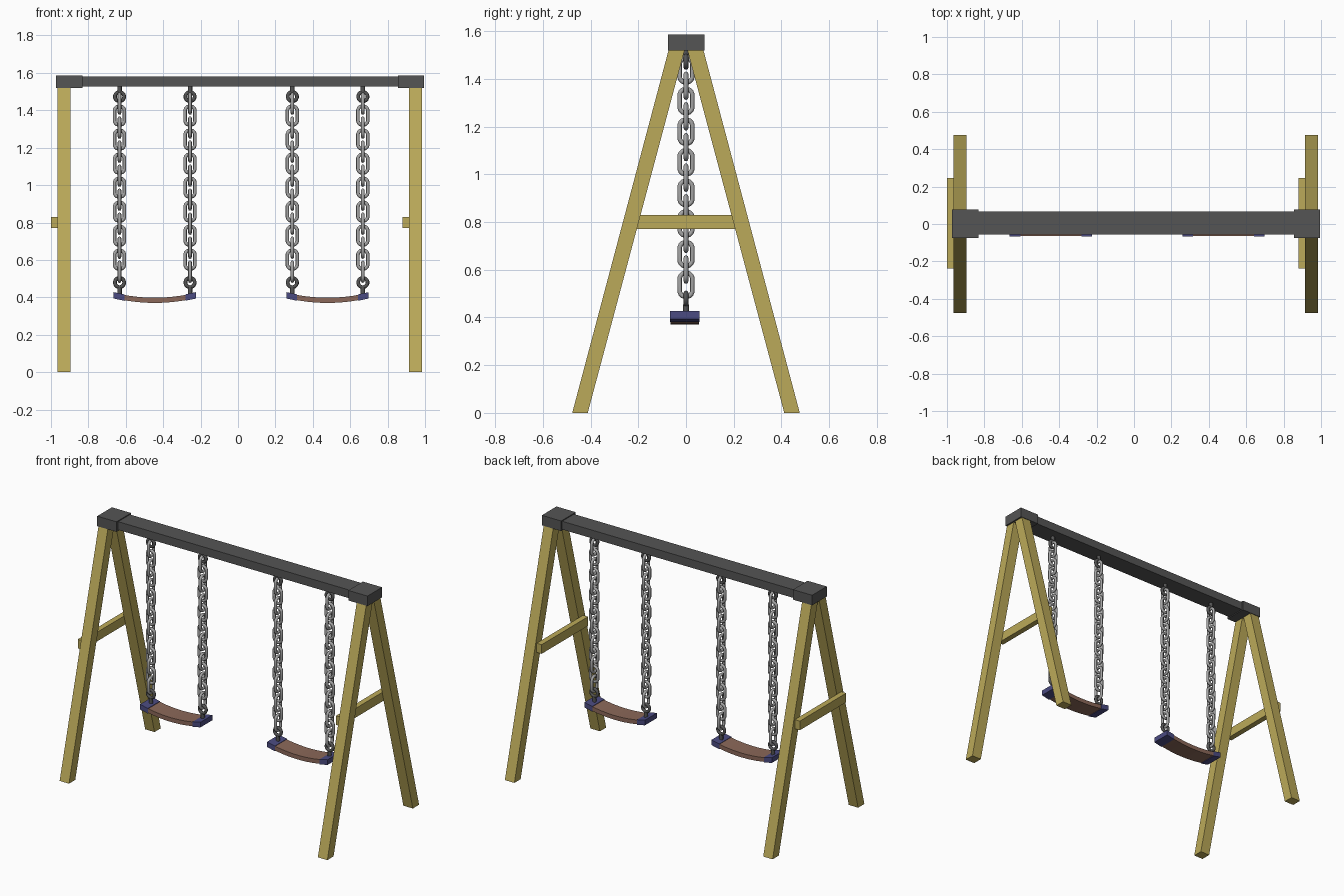
import bpy, bmesh
from math import pi, cos, sin
from mathutils import Vector

if "Cube" in bpy.data.objects:
    bpy.data.objects.remove(bpy.data.objects["Cube"])


def material(name, rgb):
    m = bpy.data.materials.new(name)
    m.diffuse_color = (*rgb, 1)
    m.use_nodes = True
    m.node_tree.nodes["Principled BSDF"].inputs["Base Color"].default_value = m.diffuse_color
    return m


WOOD = material("wood", (0.50, 0.40, 0.10))
DARK = material("dark_metal", (0.09, 0.09, 0.09))
STEEL = material("steel", (0.38, 0.38, 0.38))
BROWN = material("seat_brown", (0.26, 0.14, 0.10))
BLUE = material("bracket_blue", (0.07, 0.07, 0.22))


def finish(name, bm, mat, smooth=False):
    bmesh.ops.recalc_face_normals(bm, faces=bm.faces)
    for f in bm.faces:
        f.smooth = smooth
    me = bpy.data.meshes.new(name)
    bm.to_mesh(me)
    bm.free()
    me.materials.append(mat)
    ob = bpy.data.objects.new(name, me)
    bpy.context.collection.objects.link(ob)
    return ob


def prism(name, profile, offset, mat):
    """Extrude a closed planar profile along an offset vector."""
    bm = bmesh.new()
    face = bm.faces.new([bm.verts.new(p) for p in profile])
    ext = bmesh.ops.extrude_face_region(bm, geom=[face])["geom"]
    verts = [v for v in ext if isinstance(v, bmesh.types.BMVert)]
    bmesh.ops.translate(bm, verts=verts, vec=offset)
    return finish(name, bm, mat)


def box(name, x, y, z, mat):
    prof = [(x[0], y[0], z[0]), (x[0], y[1], z[0]), (x[0], y[1], z[1]), (x[0], y[0], z[1])]
    return prism(name, prof, (x[1] - x[0], 0, 0), mat)


def add_link(bm, centre, r, h, tube, side, sides=8):
    """Oval tube; straight half-length h; side is its sideways axis."""
    n = 16
    side, up = Vector(side), Vector((0, 0, 1))
    across = side.cross(up)
    path = []
    for i in range(n):
        a = 2 * pi * (i + 0.5) / n
        d = side * cos(a) + up * sin(a)
        path.append((d * r + up * (h if sin(a) > 0 else -h), d))
    rings = []
    for p, d in path:
        rings.append([bm.verts.new(Vector(centre) + p + d * tube * cos(b) + across * tube * sin(b))
                      for b in (2 * pi * k / sides for k in range(sides))])
    for i in range(n):
        A, B = rings[i], rings[(i + 1) % n]
        for k in range(sides):
            j = (k + 1) % sides
            bm.faces.new((A[k], B[k], B[j], A[j]))


def stem(name, x, z0, z1):
    bm = bmesh.new()
    bmesh.ops.create_cone(bm, cap_ends=True, segments=12, radius1=0.012, radius2=0.012, depth=z1 - z0)
    bmesh.ops.translate(bm, verts=bm.verts, vec=(x, 0, (z0 + z1) / 2))
    ob = finish(name, bm, DARK)
    for p in ob.data.polygons:
        p.use_smooth = len(p.vertices) == 4


# Top beam and end caps
box("top_beam", (-0.95, 0.97), (-0.057, 0.066), (1.526, 1.58), DARK)
box("left_end_cap", (-0.972, -0.832), (-0.075, 0.077), (1.52, 1.586), DARK)
box("right_end_cap", (0.855, 0.995), (-0.075, 0.077), (1.52, 1.586), DARK)

# A-frame legs and cross braces
for label, x0, x1, b0 in (("left", -0.964, -0.896, -1.0), ("right", 0.915, 0.984, 0.879)):
    for end, s in (("front", 1), ("back", -1)):
        prof = [(x0, s * y, z) for y, z in
                ((-0.477, 0), (-0.412, 0), (-0.005, 1.525), (-0.072, 1.525))]
        prism(f"{label}_{end}_leg", prof, (x1 - x0, 0, 0), WOOD)
    box(f"{label}_brace", (b0, b0 + 0.037), (-0.237, 0.245), (0.77, 0.83), WOOD)


# Curved seats, with thicker brackets at both ends
def arc_strip(name, cx, xa, xb, half, y, steps, mat):
    xs = [xa + (xb - xa) * i / steps for i in range(steps + 1)]
    mid = lambda x: 0.384 + 0.55 * x * x
    prof = [(cx + x, y[0], mid(x) - half) for x in xs]
    prof += [(cx + x, y[0], mid(x) + half) for x in reversed(xs)]
    prism(name, prof, (0, y[1] - y[0], 0), mat)


for label, cx in (("left", -0.445), ("right", 0.479)):
    arc_strip(f"{label}_seat", cx, -0.17, 0.17, 0.014, (-0.065, 0.055), 10, BROWN)
    for end, s in (("left", -1), ("right", 1)):
        arc_strip(f"{label}_seat_{end}_bracket", cx, s * 0.163, s * 0.22, 0.017,
                  (-0.068, 0.057), 1, BLUE)
        x = cx + s * 0.1885
        tag = f"{label}_seat_{end}"

        # Chain: alternating links between a top and a bottom eye ring
        bm = bmesh.new()
        for i in range(15):
            axis = (0, 1, 0) if i % 2 == 0 else (1, 0, 0)
            add_link(bm, (x, 0, 0.537 + 0.0642 * i), 0.027, 0.024, 0.0095, axis)
        finish(tag + "_chain", bm, STEEL, True)
        for pos, z in (("top", 1.473), ("bottom", 0.479)):
            bm = bmesh.new()
            add_link(bm, (x, 0, z), 0.025, 0, 0.01, (1, 0, 0))
            finish(f"{tag}_{pos}_eye_ring", bm, DARK, True)
        stem(tag + "_top_stem", x, 1.498, 1.535)
        stem(tag + "_bottom_stem", x, 0.408, 0.454)
